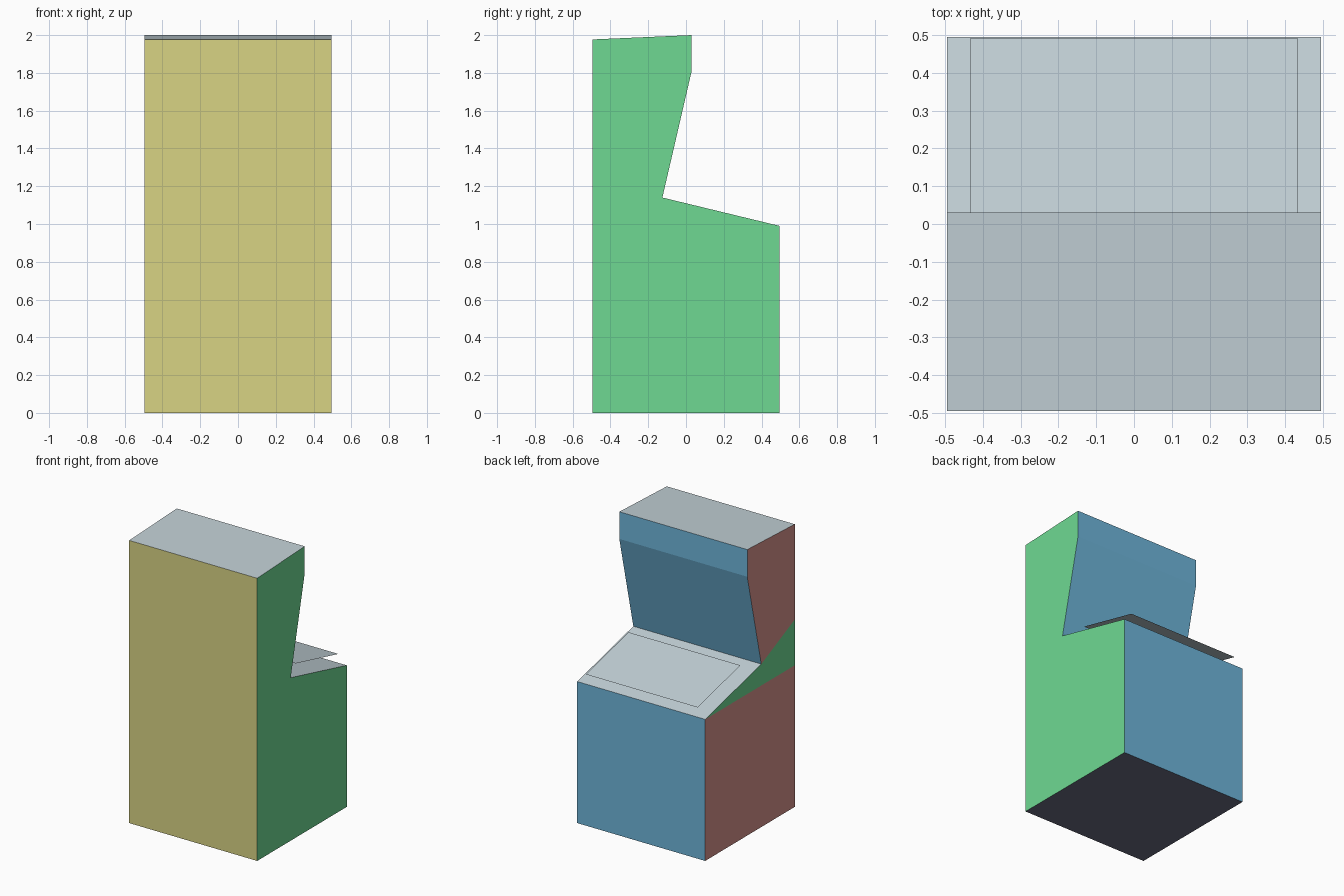
import bpy, bmesh

if "Cube" in bpy.data.objects:
    bpy.data.objects.remove(bpy.data.objects["Cube"])


def srgb(hexa):
    # hex colour to linear RGBA
    out = []
    for i in (0, 2, 4):
        c = int(hexa[i:i + 2], 16) / 255
        out.append(c / 12.92 if c <= 0.04045 else ((c + 0.055) / 1.055) ** 2.4)
    return (*out, 1.0)


def material(name, hexa):
    m = bpy.data.materials.new(name)
    m.diffuse_color = srgb(hexa)
    m.use_nodes = True
    m.node_tree.nodes["Principled BSDF"].inputs["Base Color"].default_value = m.diffuse_color
    return m


grey = material("pale_grey", "C2D0D6")
mats = [grey,
        material("mustard_yellow", "D8D384"),
        material("green", "6ED992"),
        material("blue", "6EB5DA"),
        material("dusty_red", "D7928C"),
        material("dark_slate", "686A80")]
GREY, YELLOW, GREEN, BLUE, RED, SLATE = range(6)


def add_object(name, bm, materials):
    me = bpy.data.meshes.new(name)
    bm.to_mesh(me)
    bm.free()
    for m in materials:
        me.materials.append(m)
    ob = bpy.data.objects.new(name, me)
    bpy.context.collection.objects.link(ob)
    return ob


# Cabinet: side profile (y, z) joined across the width
W = 0.495
profile = [(-W, 0), (W, 0), (W, 0.99), (-0.125, 1.14),
           (0.03, 1.81), (0.03, 2.0), (-W, 1.977)]
strip_colours = [SLATE, BLUE, GREY, BLUE, BLUE, GREY]

bm = bmesh.new()
left = [bm.verts.new((-W, y, z)) for y, z in profile]
right = [bm.verts.new((W, y, z)) for y, z in profile]
low = bm.verts.new((-W, -W, 0.99))
high = bm.verts.new((-W, -W, 1.31))


def face(verts, colour):
    bm.faces.new(verts).material_index = colour


for i, colour in enumerate(strip_colours):
    face((left[i], left[i + 1], right[i + 1], right[i]), colour)
# flat wall at -y and plain right side
face((left[6], high, low, left[0], right[0], right[6]), YELLOW)
face(right, GREEN)
# left side: red above and below a green wedge
face((left[0], left[1], left[2], low), RED)
face((low, left[2], left[3], high), GREEN)
face((high, left[3], left[4], left[5], left[6]), RED)
bmesh.ops.recalc_face_normals(bm, faces=bm.faces)
add_object("cabinet", bm, mats)

# Thin sloping plate hovering over the control shelf
bm = bmesh.new()
bm.faces.new([bm.verts.new(p) for p in (
    (-0.433, 0.017, 1.169), (0.433, 0.017, 1.169),
    (0.433, 0.49, 1.055), (-0.433, 0.49, 1.055))])
bm.normal_update()
for f in bm.faces:
    if f.normal.z < 0:
        f.normal_flip()
add_object("control_plate", bm, [grey])
